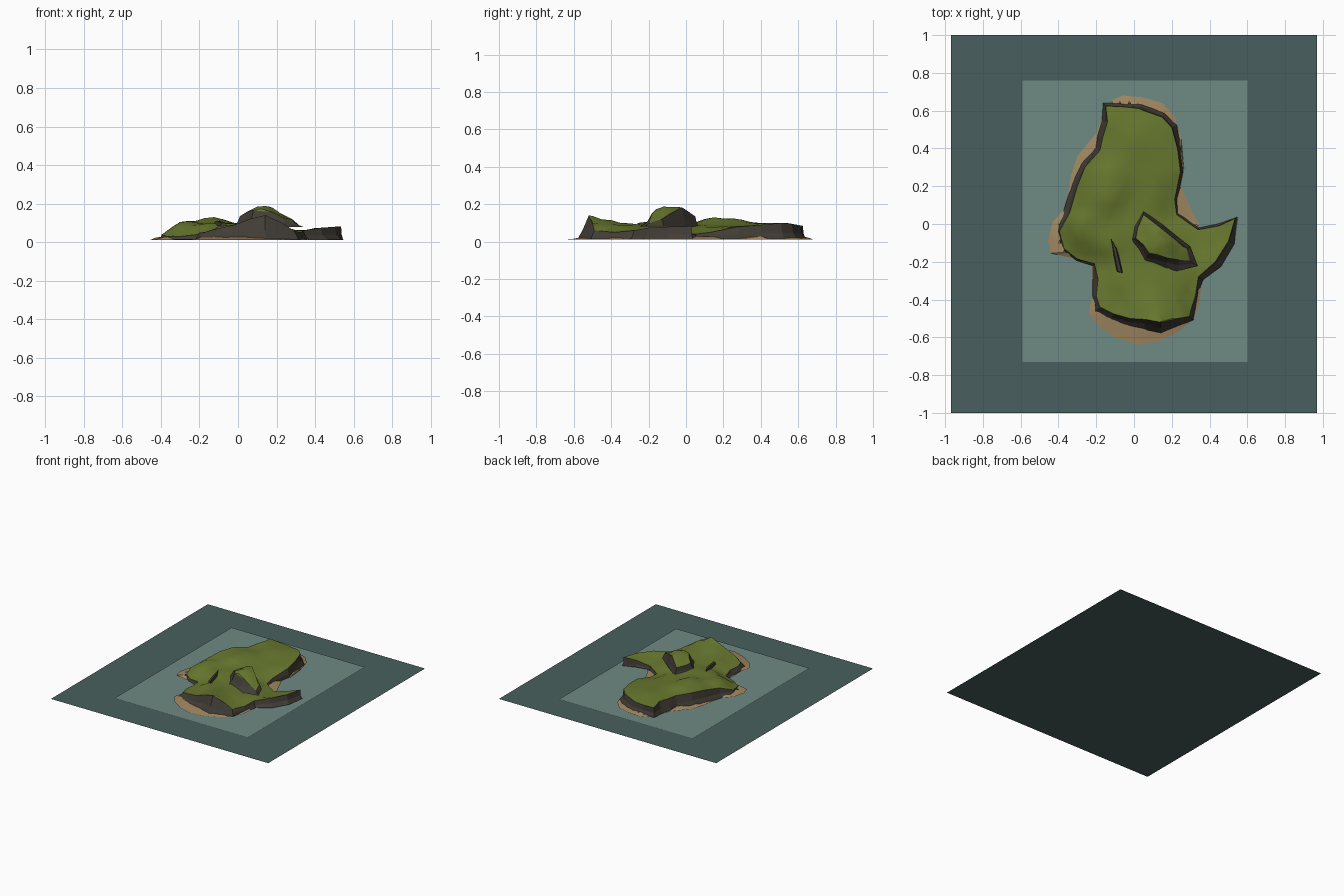
import bpy, random
from mathutils import Vector
from mathutils.geometry import delaunay_2d_cdt

if "Cube" in bpy.data.objects:
    bpy.data.objects.remove(bpy.data.objects["Cube"])

random.seed(4)


def material(name, r, g, b):
    m = bpy.data.materials.new(name)
    m.diffuse_color = (r, g, b, 1)
    m.use_nodes = True
    m.node_tree.nodes["Principled BSDF"].inputs["Base Color"].default_value = m.diffuse_color
    return m


SEA = material("deep_water", .065, .117, .112)
SHALLOW = material("shallow_water", .156, .254, .223)
GRASS = material("grass", .14, .19, .028)
ROCK = material("rock", .053, .045, .036)
SAND = material("sand", .35, .24, .115)


def mesh_object(name, verts, faces, mat, angle=None):
    me = bpy.data.meshes.new(name)
    me.from_pydata(verts, [], faces)
    me.materials.append(mat)
    ob = bpy.data.objects.new(name, me)
    bpy.context.collection.objects.link(ob)
    if angle:
        bpy.ops.object.select_all(action='DESELECT')
        ob.select_set(True)
        bpy.context.view_layer.objects.active = ob
        bpy.ops.object.shade_smooth_by_angle(angle=angle)
    return ob


def rectangle(name, x0, x1, y0, y1, z, mat):
    mesh_object(name, [(x0, y0, z), (x1, y0, z), (x1, y1, z), (x0, y1, z)], [(0, 1, 2, 3)], mat)


def inside(x, y, poly):
    hit = False
    for a, b in zip(poly, poly[1:] + poly[:1]):
        if (a[1] > y) != (b[1] > y) and x < a[0] + (y - a[1]) / (b[1] - a[1]) * (b[0] - a[0]):
            hit = not hit
    return hit


def blend_height(x, y, controls):
    total = weight = 0
    for c in controls:
        w = 1 / ((c[0] - x) ** 2 + (c[1] - y) ** 2 + 1e-7) ** 1.5
        total += w * c[2]
        weight += w
    return total / weight


def terrain(name, outline, knolls, step, mat, hole=None):
    """Fill an outline with a grid whose height blends between control points."""
    n = len(outline)
    pts = [Vector(p[:2]) for p in outline]
    k = int(0.75 / step)
    for i in range(-k, k + 1):
        for j in range(-k, k + 1):
            x, y = (i + .5 * (j % 2)) * step, j * step
            near = min((p - Vector((x, y))).length for p in pts[:n])
            if inside(x, y, outline) and near > step * .4:
                pts.append(Vector((x, y)))
    res = delaunay_2d_cdt(pts, [(i, (i + 1) % n) for i in range(n)], [], 1, 1e-5)
    controls = [p[:3] for p in outline] + knolls
    verts = [(v.x, v.y, blend_height(v.x, v.y, controls)) for v in res[0]]
    faces = []
    for f in res[2]:
        cx = sum(verts[i][0] for i in f) / len(f)
        cy = sum(verts[i][1] for i in f) / len(f)
        if inside(cx, cy, outline) and not (hole and inside(cx, cy, hole)):
            faces.append(list(f))
    return mesh_object(name, verts, faces, mat, 0.6)


def cliff(name, outline, base_z, rough):
    """Rock skirt dropping from a clockwise outline; the 4th value is its width."""
    n = len(outline)
    rings = [[], [], []]
    for i, (x, y, z, w) in enumerate(outline):
        a, b = outline[i - 1], outline[(i + 1) % n]
        t = Vector((b[0] - a[0], b[1] - a[1])).normalized()
        out = Vector((-t.y, t.x))
        for r, frac in enumerate((0, .45, 1)):
            d = w * frac + (random.uniform(-rough, rough) if r == 1 else 0)
            rings[r].append((x + out.x * d, y + out.y * d, z + (base_z - z) * (0, .6, 1)[r]))
    faces = []
    for r in range(2):
        for i in range(n):
            j = (i + 1) % n
            faces.append((r * n + i, r * n + j, (r + 1) * n + j, (r + 1) * n + i))
    mesh_object(name, sum(rings, []), faces, ROCK)


# Water planes
rectangle("deep_sea", -.97, .97, -1, 1, 0, SEA)
rectangle("shallow_sea", -.59, .60, -.73, .76, .005, SHALLOW)

# Island outline: x, y, edge height, cliff width
island = [
    (-.15, .625, .085, .02), (-.05, .62, .08, .02), (.03, .61, .08, .03), (.15, .565, .095, .03),
    (.20, .51, .1, .03), (.23, .40, .09, .02), (.245, .28, .08, .015), (.215, .13, .05, .015),
    (.225, .05, .04, .015), (.34, -.03, .04, .01), (.45, -.01, .065, .012), (.535, .03, .083, .012),
    (.50, -.09, .08, .035), (.43, -.20, .075, .04), (.34, -.28, .06, .03), (.325, -.38, .05, .01),
    (.29, -.49, .06, .03), (.23, -.50, .1, .04), (.14, -.52, .14, .06), (.06, -.505, .12, .06),
    (-.02, -.50, .09, .05), (-.11, -.475, .07, .04), (-.18, -.44, .05, .04), (-.20, -.38, .05, .02),
    (-.19, -.29, .05, .03), (-.21, -.21, .04, .015), (-.30, -.185, .03, .01), (-.37, -.13, .03, .01),
    (-.395, -.04, .04, .015), (-.34, .06, .08, .035), (-.30, .20, .105, .03), (-.26, .30, .11, .03),
    (-.18, .39, .1, .03), (-.165, .46, .1, .03), (-.14, .54, .1, .03)]
knolls = [
    (-.27, 0, .11), (-.27, -.06, .095), (-.13, .15, .13), (-.13, .25, .125), (-.05, -.05, .1),
    (0, .1, .09), (.1, .3, .085), (0, .45, .1), (.1, .5, .09), (.1, .15, .08), (-.05, -.3, .09),
    (.1, -.35, .1), (.2, -.35, .09), (.12, -.1, .1), (.35, -.12, .05), (.42, -.1, .06),
    (-.15, -.1, .1), (.1, -.43, .12)]
terrain("island_grass", island, knolls, .05, GRASS)
cliff("island_cliff", island, .014, .008)

# Beach ring around the island
beach = [
    (-.12, .655), (-.06, .68), (.05, .67), (.15, .64), (.215, .57), (.25, .45), (.265, .28),
    (.25, .2), (.31, .06), (.35, -.01), (.45, .005), (.55, .04), (.53, -.1), (.46, -.22),
    (.36, -.30), (.345, -.43), (.31, -.51), (.22, -.58), (.13, -.62), (.02, -.64), (-.10, -.60),
    (-.19, -.54), (-.24, -.47), (-.22, -.38), (-.225, -.28), (-.22, -.20), (-.33, -.18),
    (-.44, -.155), (-.455, -.09), (-.43, .01), (-.36, .09), (-.335, .25), (-.30, .36),
    (-.20, .48), (-.17, .56)]
terrain("beach", [(x, y, .012) for x, y in beach],
        [(p[0], p[1], .03) for p in island], .05, SAND, island)

# Rocky peak with a grassy cap
peak = [
    (.05, .05, .135, .02), (.14, -.02, .183, .02), (.22, -.085, .15, .02), (.28, -.13, .12, .02),
    (.295, -.195, .1, .05), (.24, -.19, .125, .06), (.18, -.18, .155, .06), (.08, -.155, .165, .05),
    (.05, -.11, .16, .04), (.01, -.075, .135, .04), (.02, -.02, .135, .03)]
terrain("peak_grass", peak, [(.12, -.12, .19), (.16, -.1, .188), (.12, -.05, .188)], .04, GRASS)
cliff("peak_cliff", peak, .08, .006)

# Low rock rib west of the peak
rib = [(-.12, -.08, .108, .006), (-.095, -.13, .112, .006), (-.065, -.26, .1, .006),
       (-.085, -.25, .1, .006), (-.105, -.15, .11, .006)]
terrain("rock_rib", rib, [], .03, ROCK)
cliff("rock_rib_side", rib, .085, .001)
